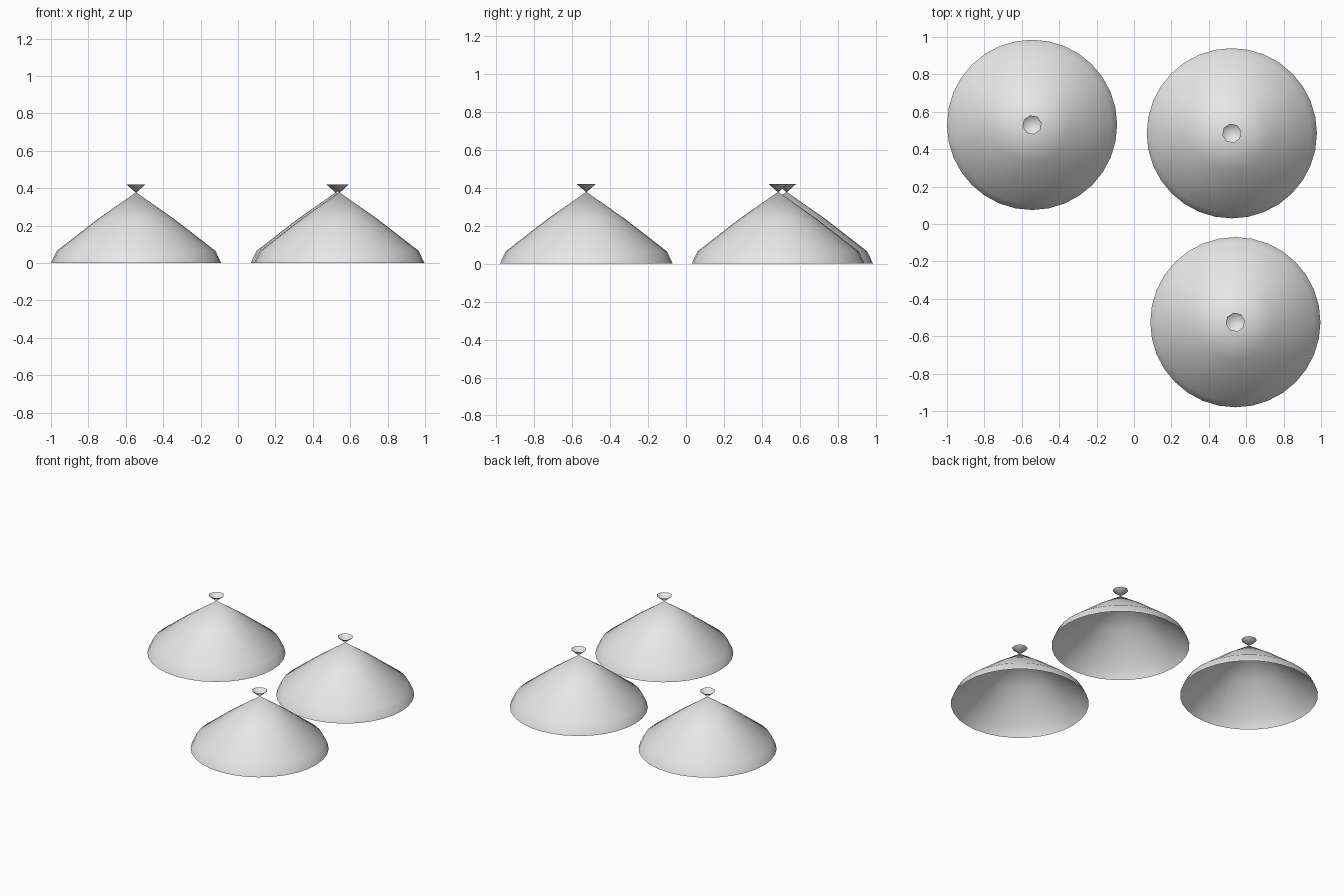
import bpy
import bmesh
from math import cos, sin, tau

cube = bpy.data.objects.get("Cube")
if cube:
    bpy.data.objects.remove(cube, do_unlink=True)

grey = bpy.data.materials.new("light grey")
grey.use_nodes = True
colour = (0.8, 0.8, 0.8, 1)
grey.diffuse_color = colour
grey.node_tree.nodes["Principled BSDF"].inputs["Base Color"].default_value = colour


def revolve(name, rings, tip_z, sides, place, turn=0.0):
    """Open smooth shell: rings of (radius, z), closed with a fan at the tip."""
    bm = bmesh.new()
    loops = []
    for radius, z in rings:
        angles = [turn + tau * i / sides for i in range(sides)]
        loops.append([bm.verts.new((radius * cos(a), radius * sin(a), z)) for a in angles])
    tip = bm.verts.new((0, 0, tip_z))
    for i in range(sides):
        j = (i + 1) % sides
        for low, high in zip(loops, loops[1:]):
            bm.faces.new((low[i], low[j], high[j], high[i]))
        last = loops[-1]
        # Keep the outside facing outward whether the tip is up or down
        fan = (last[i], last[j], tip) if tip_z > rings[-1][1] else (last[j], last[i], tip)
        bm.faces.new(fan)
    for face in bm.faces:
        face.smooth = True
    mesh = bpy.data.meshes.new(name)
    bm.to_mesh(mesh)
    bm.free()
    mesh.materials.append(grey)
    obj = bpy.data.objects.new(name, mesh)
    obj.location = (*place, 0)
    bpy.context.collection.objects.link(obj)
    return obj


# Three conical lids, each with a small open cup-shaped knob
SPOTS = {
    "back_right": (-0.545, 0.53),
    "back_left": (0.523, 0.485),
    "front_left": (0.542, -0.525),
}
LID = [(0.455, 0), (0.424, 0.065), (0.204, 0.235)]
for spot, place in SPOTS.items():
    revolve("lid_" + spot, LID, 0.378, 32, place)
    revolve("knob_" + spot, [(0.052, 0.42)], 0.375, 8, place, turn=0.2)
